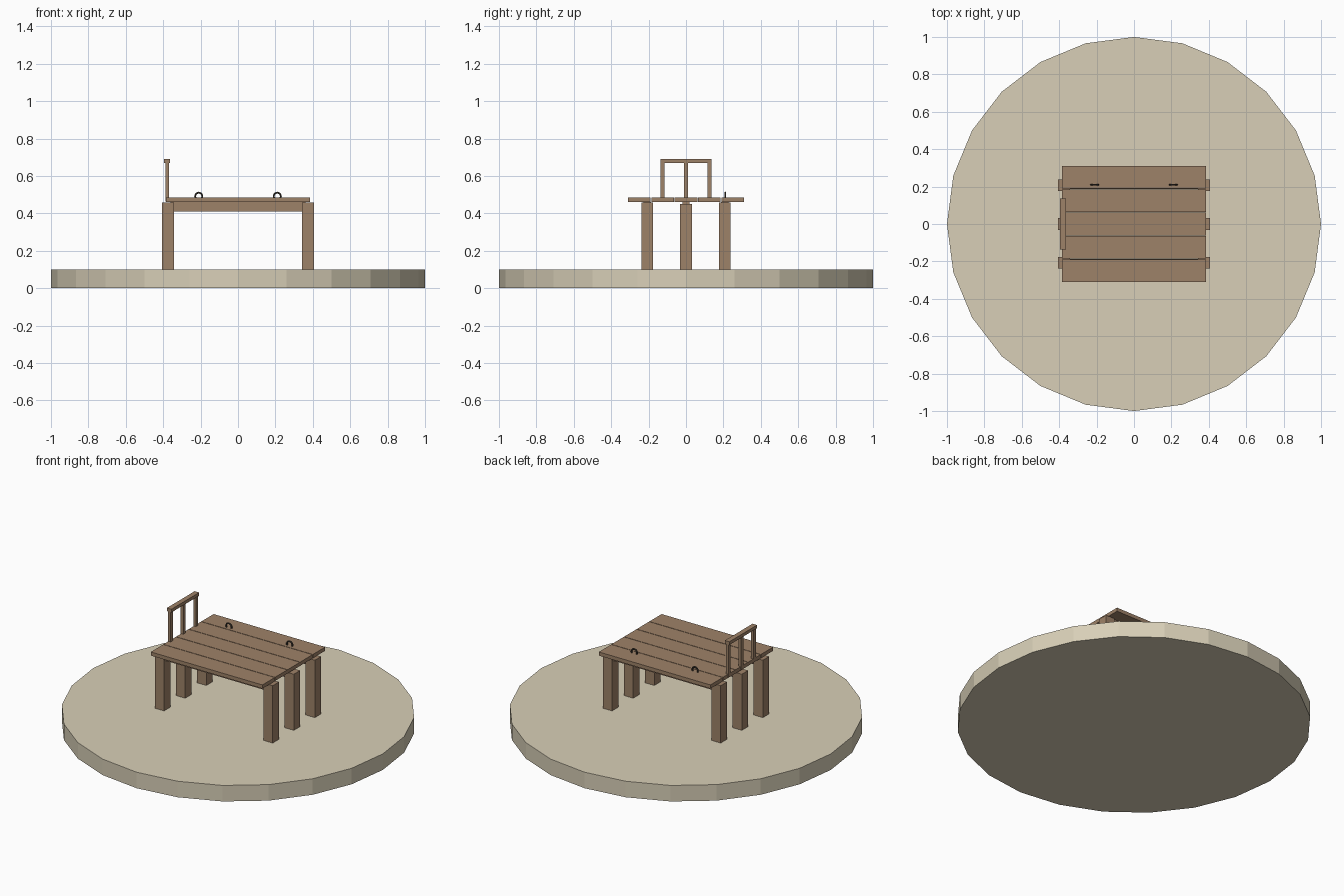
import bpy, bmesh, math
from mathutils import Matrix

cube = bpy.data.objects.get("Cube")
if cube:
    bpy.data.objects.remove(cube, do_unlink=True)


def material(name, rgb):
    linear = [((c / 255 + 0.055) / 1.055) ** 2.4 for c in rgb] + [1]
    m = bpy.data.materials.new(name)
    m.use_nodes = True
    m.diffuse_color = linear
    m.node_tree.nodes["Principled BSDF"].inputs["Base Color"].default_value = linear
    return m


SAND = material("pale sand", (216, 207, 183))
WOOD = material("brown wood", (158, 130, 104))
IRON = material("dark iron", (70, 62, 54))


def finish(name, bm, mat):
    mesh = bpy.data.meshes.new(name)
    bm.to_mesh(mesh)
    bm.free()
    mesh.materials.append(mat)
    obj = bpy.data.objects.new(name, mesh)
    bpy.context.collection.objects.link(obj)
    return obj


def box(name, x, y, z, mat=WOOD, chamfer=0):
    """Box from (low, high) pairs, with an optional chamfered top."""
    bm = bmesh.new()
    bmesh.ops.create_cube(bm, size=1)
    for v in bm.verts:
        v.co = [r[0] if c < 0 else r[1] for c, r in zip(v.co, (x, y, z))]
    if chamfer:
        top = [e for e in bm.edges if all(v.co.z == z[1] for v in e.verts)]
        bmesh.ops.bevel(bm, geom=top, offset=chamfer, segments=1, affect='EDGES')
    return finish(name, bm, mat)


# Round ground slab
bm = bmesh.new()
bmesh.ops.create_cone(bm, cap_ends=True, segments=24, radius1=1, radius2=1, depth=0.1,
                      matrix=Matrix.Translation((0, 0, 0.05)))
finish("ground_slab", bm, SAND)

# Posts and the long beams joining each pair
for row, y in (("front", -0.208), ("middle", 0), ("back", 0.208)):
    top = 0.45 if row == "middle" else 0.458
    for side, x in (("right", -0.375), ("left", 0.375)):
        box(f"{row}_{side}_post", (x - 0.032, x + 0.032), (y - 0.031, y + 0.031),
            (0.1, top), chamfer=0.01)
    box(f"{row}_beam", (-0.36, 0.36), (y - 0.02, y + 0.02), (0.41, 0.461))

# Deck planks
pitch = 0.1245
for i in range(5):
    y = (i - 2) * pitch
    box(f"deck_plank_{i + 1}", (-0.385, 0.385), (y - 0.0605, y + 0.0605), (0.461, 0.484))

# Railing
for name, y in (("front", -0.125), ("middle", 0), ("back", 0.125)):
    box(f"{name}_railing_post", (-0.388, -0.37), (y - 0.011, y + 0.011), (0.465, 0.672))
box("railing_top", (-0.395, -0.364), (-0.137, 0.137), (0.67, 0.69))

# Mooring rings
for side, x in (("right", -0.21), ("left", 0.21)):
    bpy.ops.mesh.primitive_torus_add(major_segments=20, minor_segments=8, major_radius=0.019,
                                     minor_radius=0.005, location=(x, 0.21, 0.492),
                                     rotation=(math.pi / 2, 0, 0))
    ring = bpy.context.object
    ring.name = f"{side}_mooring_ring"
    ring.data.materials.append(IRON)
    bpy.ops.object.shade_smooth_by_angle()
